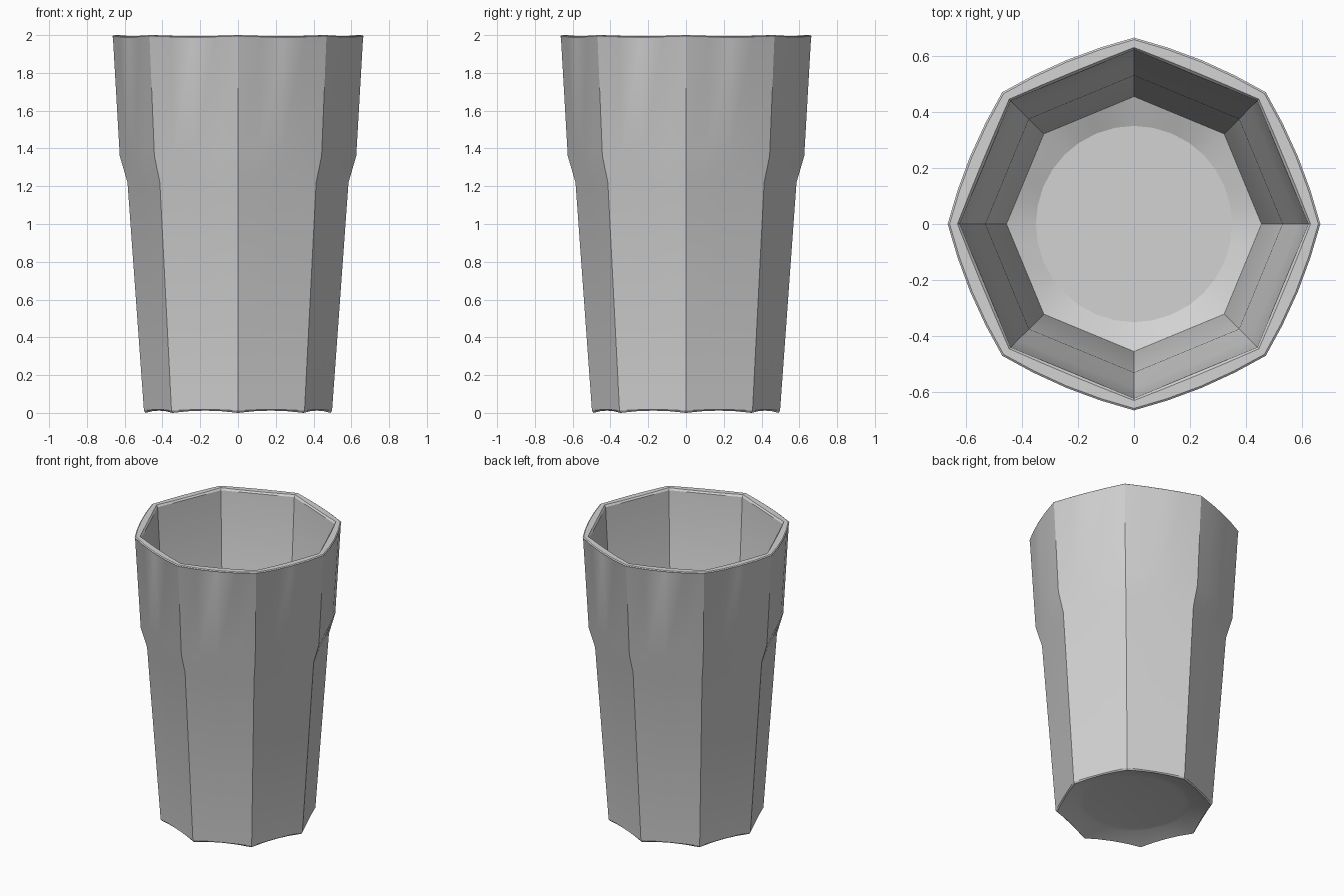
import bpy, bmesh, math
from mathutils import Vector

if "Cube" in bpy.data.objects:
    bpy.data.objects.remove(bpy.data.objects["Cube"], do_unlink=True)

SIDES, STEPS = 8, 4

mat = bpy.data.materials.new("pale grey glass")
mat.use_nodes = True
colour = (0.65, 0.65, 0.65, 1)
mat.diffuse_color = colour
mat.node_tree.nodes["Principled BSDF"].inputs["Base Color"].default_value = colour


def corner(radius, i):
    a = math.tau * i / SIDES
    return Vector((radius * math.cos(a), radius * math.sin(a), 0))


def ring(bm, radius, z, roundness, lift):
    """Octagon whose sides bow towards a circle and rise by lift at mid-side."""
    verts = []
    for i in range(SIDES):
        for s in range(STEPS):
            t = s / STEPS
            flat = corner(radius, i).lerp(corner(radius, i + 1), t)
            p = flat.lerp(flat.normalized() * radius, roundness)
            p.z = z + lift * 4 * t * (1 - t)
            verts.append(bm.verts.new(p))
    return verts


# Wall section from underside recess, up the outside, over the rim, down to the floor
section = [
    # radius, height, roundness, lift
    (0.32, 0.05, 1, 0),
    (0.36, 0.045, 0.8, 0),
    (0.49, 0.0, 0, 0.012),
    (0.498, 0.012, 0, 0.006),
    (0.585, 1.22, 0, 0),
    (0.626, 1.36, 0.3, 0.025),
    (0.662, 1.985, 0.36, 0),
    (0.665, 1.995, 0.36, -0.005),
    (0.658, 2.0, 0.36, -0.005),
    (0.63, 2.0, 0.06, -0.005),
    (0.622, 1.985, 0, 0),
    (0.587, 1.36, 0, 0.01),
    (0.53, 1.2, 0, 0),
    (0.455, 0.15, 0, 0),
    (0.35, 0.115, 1, 0),
]

bm = bmesh.new()
rings = [ring(bm, *row) for row in section]
n = SIDES * STEPS
for low, high in zip(rings, rings[1:]):
    for i in range(n):
        j = (i + 1) % n
        bm.faces.new((low[i], low[j], high[j], high[i]))

# Underside disc and inner floor disc
bm.faces.new(rings[0][::-1])
bm.faces.new(rings[-1])
bmesh.ops.recalc_face_normals(bm, faces=bm.faces)

mesh = bpy.data.meshes.new("tumbler")
bm.to_mesh(mesh)
bm.free()
mesh.materials.append(mat)
tumbler = bpy.data.objects.new("tumbler", mesh)
bpy.context.collection.objects.link(tumbler)

# Soft sides with crisp corner edges
bpy.ops.object.select_all(action="DESELECT")
tumbler.select_set(True)
bpy.context.view_layer.objects.active = tumbler
bpy.ops.object.shade_smooth_by_angle(angle=math.radians(18))
